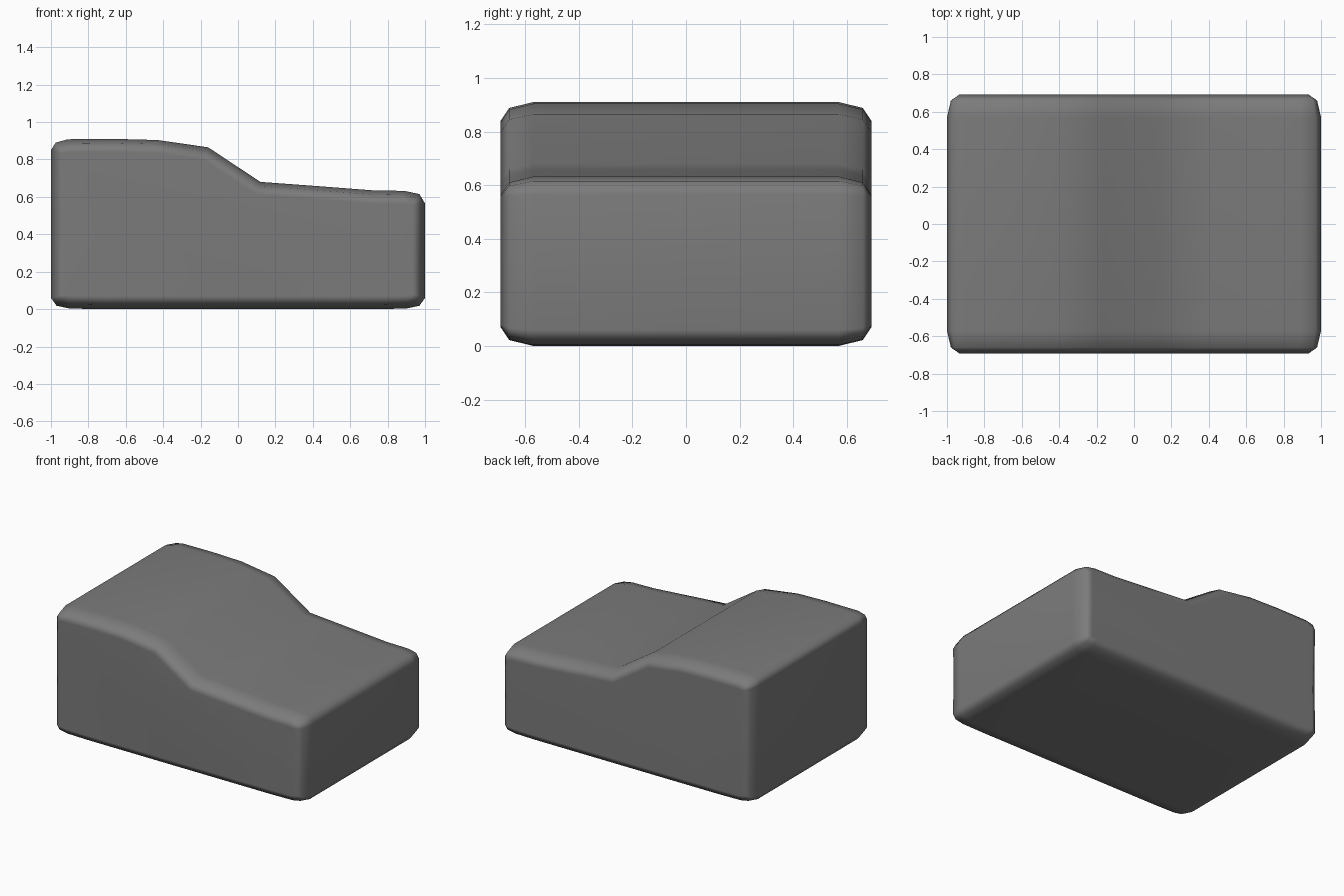
import bpy, bmesh
from mathutils import Vector

if "Cube" in bpy.data.objects:
    bpy.data.objects.remove(bpy.data.objects["Cube"])

# Side profile (x, z): rounded block stepping down towards +x
profile = [Vector(p) for p in [
    (-1, 0.06), (-1, 0.45), (-1, 0.85), (-0.975, 0.89), (-0.91, 0.908),
    (-0.66, 0.91), (-0.43, 0.904), (-0.16, 0.865), (0.12, 0.68),
    (0.42, 0.658), (0.72, 0.635), (0.89, 0.632), (0.97, 0.615), (1, 0.565),
    (1, 0.32), (1, 0.06), (0.97, 0.018), (0.9, 0.003), (0.72, 0),
    (0, 0), (-0.72, 0), (-0.9, 0.003), (-0.97, 0.018)]]


def inset_profile(d):
    """Move every profile point inwards along its averaged edge normal."""
    n = len(profile)
    pts = []
    for i, p in enumerate(profile):
        a = (p - profile[i - 1]).normalized()
        b = (profile[(i + 1) % n] - p).normalized()
        t = (a + b).normalized()
        pts.append(p + Vector((t.y, -t.x)) * d)
    return pts


# Loft across the width, insetting the profile near both sides
half = [(0.57, 0.0), (0.66, 0.022), (0.692, 0.07)]
stations = [(-y, d) for y, d in reversed(half)] + [(0, 0)] + half
bm = bmesh.new()
rings = [[bm.verts.new((p.x, y, p.y)) for p in inset_profile(d)]
         for y, d in stations]
n = len(profile)
for r, s in zip(rings, rings[1:]):
    for i in range(n):
        j = (i + 1) % n
        bm.faces.new((r[i], r[j], s[j], s[i]))
bm.faces.new(rings[0])
bm.faces.new(rings[-1])
bmesh.ops.recalc_face_normals(bm, faces=bm.faces[:])
for f in bm.faces:
    f.smooth = True
mesh = bpy.data.meshes.new("stepped_block")
bm.to_mesh(mesh)
bm.free()
body = bpy.data.objects.new("stepped_block", mesh)
bpy.context.collection.objects.link(body)

# Keep the broad faces flat-looking while the corners stay soft
body.modifiers.new("weighted_normals", 'WEIGHTED_NORMAL')

grey = bpy.data.materials.new("mid_grey")
grey.diffuse_color = (0.2, 0.2, 0.2, 1)
grey.use_nodes = True
grey.node_tree.nodes["Principled BSDF"].inputs["Base Color"].default_value = grey.diffuse_color
mesh.materials.append(grey)
